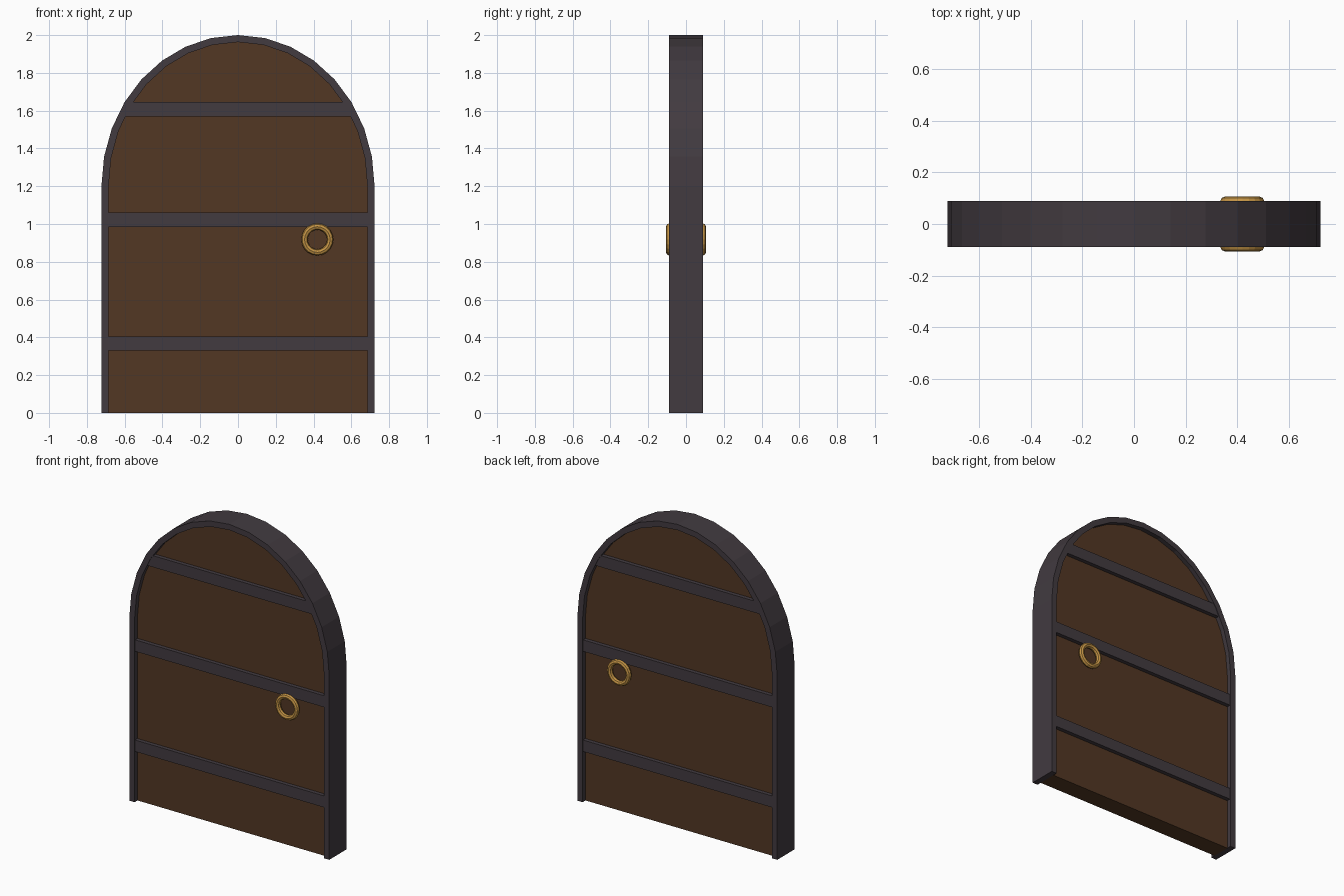
import bpy, bmesh, math

if "Cube" in bpy.data.objects:
    bpy.data.objects.remove(bpy.data.objects["Cube"])

SPRING = 1.2   # height where the arch starts
SEGS = 16      # facets across the arch


def material(name, rgb):
    m = bpy.data.materials.new(name)
    m.diffuse_color = (*rgb, 1)
    m.use_nodes = True
    m.node_tree.nodes["Principled BSDF"].inputs["Base Color"].default_value = m.diffuse_color
    return m


IRON = material("dark iron", (0.054, 0.043, 0.051))
WOOD = material("brown wood", (0.085, 0.038, 0.017))
BRASS = material("brass", (0.56, 0.30, 0.06))


def arch(w, h):
    """Open arch outline from bottom right over the top to bottom left."""
    pts = [(w, 0)]
    for i in range(SEGS + 1):
        a = math.pi * i / SEGS
        pts.append((w * math.cos(a), SPRING + (h - SPRING) * math.sin(a)))
    return pts + [(-w, 0)]


def half_width(w, h, z):
    """Width of the faceted arch outline at height z."""
    pts = arch(w, h)[:SEGS // 2 + 2]
    for (x0, z0), (x1, z1) in zip(pts, pts[1:]):
        if z0 <= z <= z1:
            return x0 + (x1 - x0) * (z - z0) / (z1 - z0)
    return 0


def extrude(name, outline, depth, mat):
    """Prism from an x-z outline, centred on y = 0."""
    bm = bmesh.new()
    f = bm.faces.new([bm.verts.new((x, -depth, z)) for x, z in outline])
    new = bmesh.ops.extrude_face_region(bm, geom=[f])["geom"]
    bmesh.ops.translate(bm, vec=(0, 2 * depth, 0),
                        verts=[v for v in new if isinstance(v, bmesh.types.BMVert)])
    bmesh.ops.recalc_face_normals(bm, faces=bm.faces)
    return finish(name, bm, mat)


def finish(name, bm, mat):
    me = bpy.data.meshes.new(name)
    bm.to_mesh(me)
    bm.free()
    me.materials.append(mat)
    ob = bpy.data.objects.new(name, me)
    bpy.context.collection.objects.link(ob)
    return ob


# Iron frame: band between outer and inner arch, open at the bottom
bm = bmesh.new()
rings = []
for (xo, zo), (xi, zi) in zip(arch(0.723, 2.0), arch(0.685, 1.963)):
    rings.append([bm.verts.new(p) for p in
                  ((xo, -0.09, zo), (xo, 0.09, zo), (xi, 0.09, zi), (xi, -0.09, zi))])
for a, b in zip(rings, rings[1:]):
    for k in range(4):
        bm.faces.new((a[k], a[(k + 1) % 4], b[(k + 1) % 4], b[k]))
bm.faces.new(rings[0])
bm.faces.new(rings[-1])
bmesh.ops.recalc_face_normals(bm, faces=bm.faces)
finish("frame", bm, IRON)

# Wooden panel
extrude("door_panel", arch(0.685, 1.963), 0.06, WOOD)

# Iron cross bands on both faces
for i, z in enumerate((0.33, 0.985, 1.57)):
    a = half_width(0.69, 1.968, z)
    b = half_width(0.69, 1.968, z + 0.075)
    extrude(f"cross_band_{i + 1}",
            [(-a, z), (a, z), (b, z + 0.075), (-b, z + 0.075)], 0.086, IRON)

# Brass pull rings, front and back
for name, y in (("front_ring", -0.089), ("back_ring", 0.089)):
    bpy.ops.mesh.primitive_torus_add(
        location=(0.42, y, 0.918), rotation=(math.pi / 2, 0, 0),
        major_radius=0.068, minor_radius=0.017,
        major_segments=20, minor_segments=8)
    ob = bpy.context.object
    ob.name = name
    ob.data.materials.append(BRASS)
